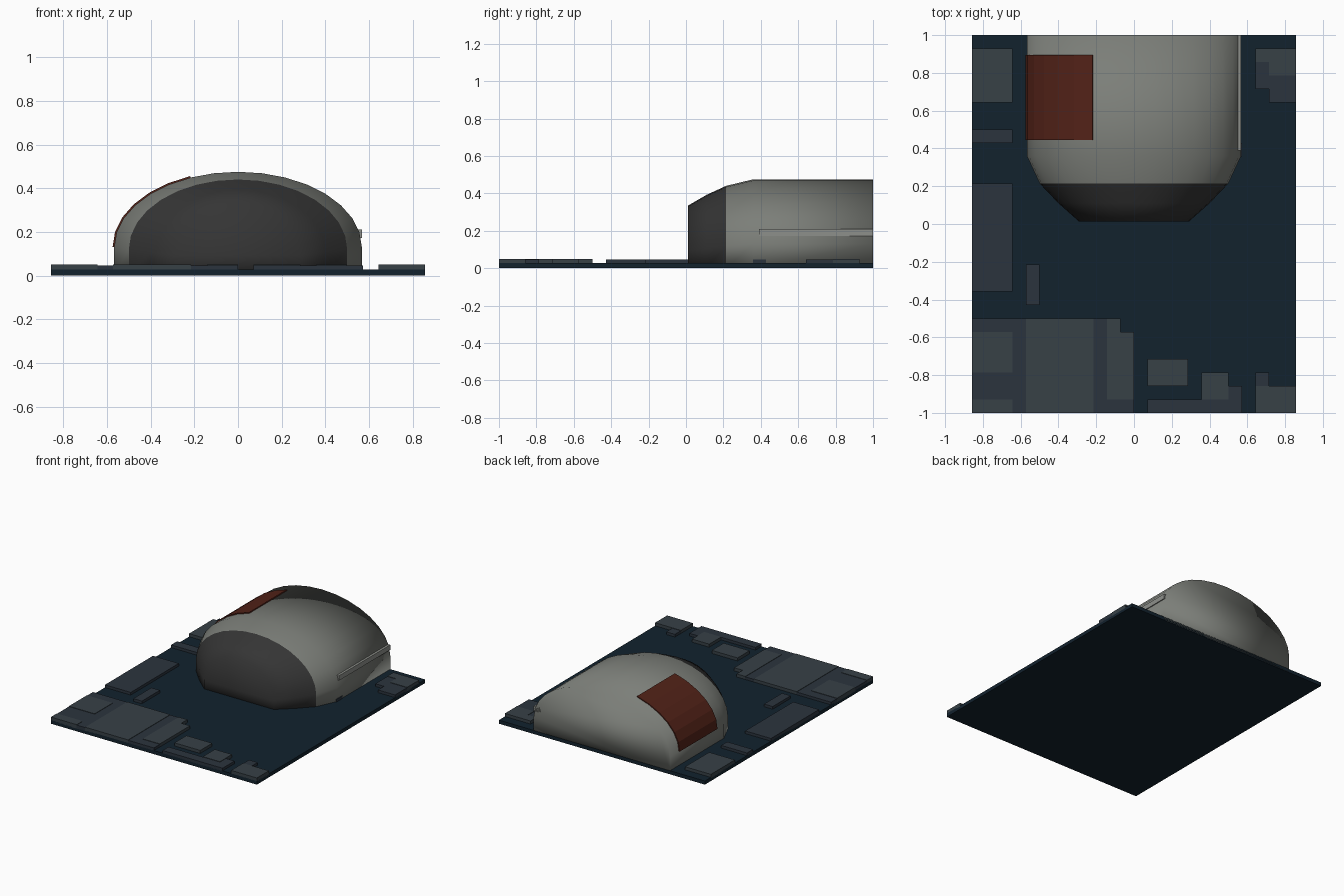
import bpy
import bmesh
import math

if "Cube" in bpy.data.objects:
    bpy.data.objects.remove(bpy.data.objects["Cube"])

G = 1 / 14  # layout grid of the deck


def material(name, rgb):
    m = bpy.data.materials.new(name)
    m.diffuse_color = (*rgb, 1)
    m.use_nodes = True
    m.node_tree.nodes["Principled BSDF"].inputs["Base Color"].default_value = m.diffuse_color
    return m


NAVY = material("navy", (0.006, 0.016, 0.027))
SLATE = material("slate", (0.024, 0.034, 0.048))
PALE_SLATE = material("pale_slate", (0.038, 0.052, 0.062))
HULL = material("hull_grey", (0.2, 0.21, 0.19))
TRIM = material("trim_grey", (0.27, 0.28, 0.26))
DARK = material("dark_grey", (0.035, 0.035, 0.035))
RUST = material("rust", (0.085, 0.016, 0.009))


def finish(bm, name, mat, smooth=False):
    bmesh.ops.recalc_face_normals(bm, faces=bm.faces)
    for f in bm.faces:
        f.smooth = smooth
    me = bpy.data.meshes.new(name)
    bm.to_mesh(me)
    bm.free()
    me.materials.append(mat)
    ob = bpy.data.objects.new(name, me)
    bpy.context.collection.objects.link(ob)
    return ob


def add_box(bm, x0, x1, y0, y1, z0, z1):
    verts = bmesh.ops.create_cube(bm, size=1)["verts"]
    for v in verts:
        v.co = ((x0 + x1) / 2 + v.co.x * (x1 - x0),
                (y0 + y1) / 2 + v.co.y * (y1 - y0),
                (z0 + z1) / 2 + v.co.z * (z1 - z0))


def arch(half, top, y, first=0, last=16):
    """Part of a 16-sided half-ellipse arch raised on short upright walls."""
    base = 0.13 * top / 0.475
    return [(half * math.cos(math.pi * i / 16), y,
             base + (top - base) * math.sin(math.pi * i / 16))
            for i in range(first, last + 1)]


def footed_arch(half, top, y):
    return [(half, y, 0.001)] + arch(half, top, y) + [(-half, y, 0.001)]


def loft(name, rings, mat, cap_start, cap_end, smooth):
    bm = bmesh.new()
    loops = [[bm.verts.new(p) for p in r] for r in rings]
    n = len(loops[0])
    for a, b in zip(loops, loops[1:]):
        for i in range(n):
            j = (i + 1) % n
            bm.faces.new((a[i], a[j], b[j], b[i]))
    if cap_start:
        bm.faces.new(loops[0])
    if cap_end:
        bm.faces.new(loops[-1])
    return finish(bm, name, mat, smooth)


# Deck plate
bm = bmesh.new()
add_box(bm, -12 * G, 12 * G, -1, 1, 0, 0.027)
finish(bm, "deck_plate", NAVY)

# Raised deck tiles, in grid cells: x0, x1, y0, y1
pale_tiles = [
    (-12, -9, 9, 13), (-12, -9, -11, -8), (-12, -9, -14, -13),
    (-8, -3, -14, -7), (-2, -1, -13, -7), (-1, 0, -13, -8),
    (5, 7, -13, -11), (9, 12, -14, -12), (10, 12, 11, 13),
    (1, 4, -12, -10), (9, 10, 12, 13),
]
dark_tiles = [
    (-12, -9, 6, 7), (-12, -9, -5, 3), (-8, -7, -6, -3),
    (-12, -8, -8, -7), (-9, -8, -11, -8), (-12, -8, -12, -11),
    (-12, -8, -13, -12), (-9, -8, -14, -13), (-3, -2, -13, -7),
    (-3, 0, -14, -13), (1, 7, -14, -13), (7, 8, -14, -12),
    (9, 10, -12, -11), (9, 10, 11, 12), (9, 12, 10, 11),
    (10, 11, 9, 10), (11, 12, 9, 10), (7, 8, 5, 6),
]
for name, tiles, mat, top in (("pale_deck_tiles", pale_tiles, PALE_SLATE, 0.05),
                              ("dark_deck_tiles", dark_tiles, SLATE, 0.047)):
    bm = bmesh.new()
    for x0, x1, y0, y1 in tiles:
        add_box(bm, x0 * G, x1 * G, y0 * G, y1 * G, 0.02, top)
    finish(bm, name, mat)

# Vaulted hull, smooth all over and closed at the back
loft("vaulted_hull",
     [footed_arch(0.5, 0.44, 0.215), footed_arch(0.567, 0.475, 0.36),
      footed_arch(0.567, 0.475, 1.0)], HULL, False, True, True)

# Dark tapered nose
loft("dark_nose",
     [footed_arch(0.29, 0.335, 0.012), footed_arch(0.4, 0.392, 0.11),
      footed_arch(0.5, 0.44, 0.215)], DARK, True, False, True)

# Curved panel on the left shoulder
section = [arch(0.574, 0.482, y, 10, 16) + arch(0.545, 0.45, y, 10, 16)[::-1]
           for y in (0.445, 0.895)]
loft("shoulder_panel", section, RUST, True, True, False)

# Slim rail along the right flank
bm = bmesh.new()
add_box(bm, 0.51, 0.567, 0.39, 1.0, 0.173, 0.21)
finish(bm, "side_rail", TRIM)
